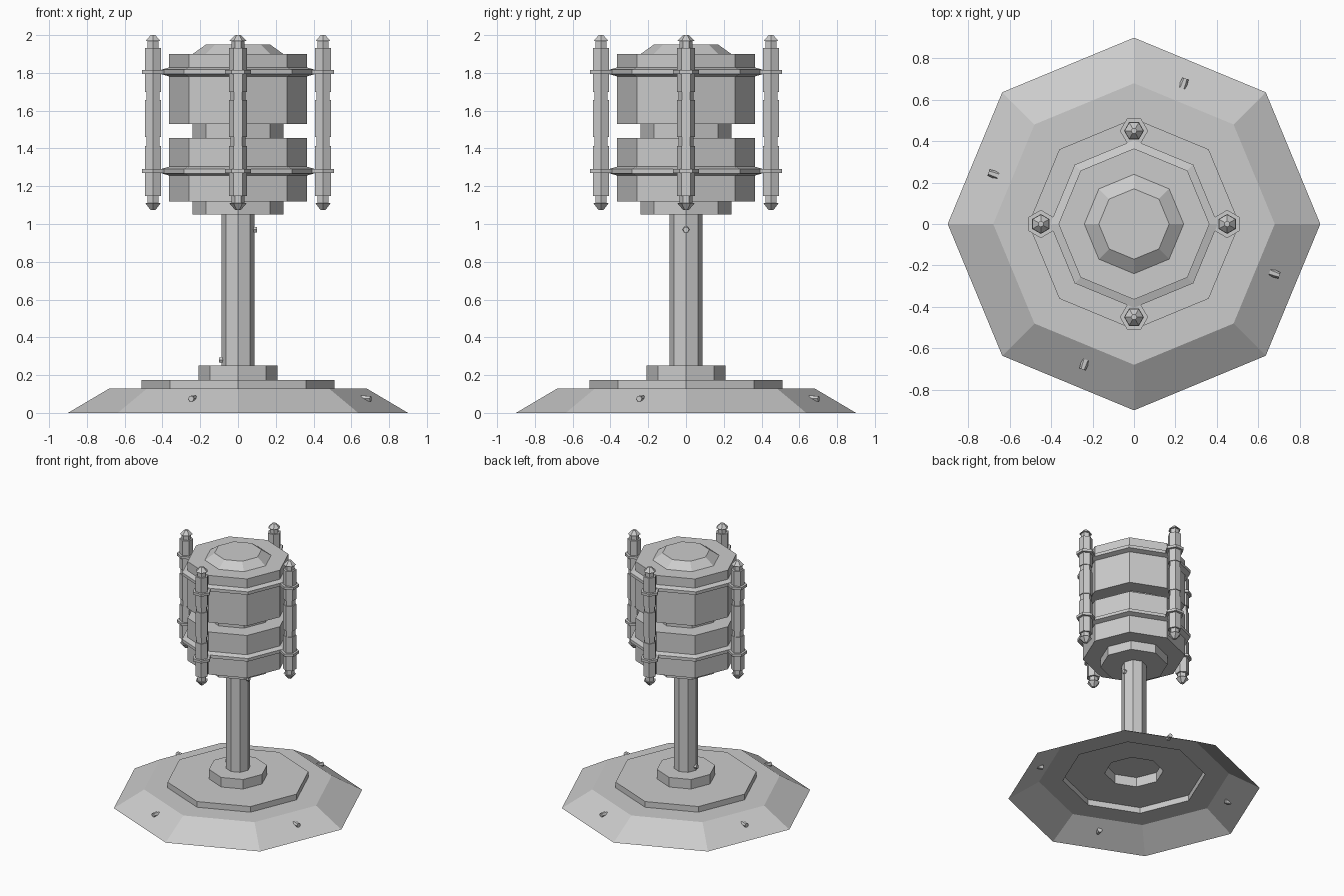
import bpy, bmesh
from math import sin, cos, pi, radians
from mathutils import Matrix, Vector

if "Cube" in bpy.data.objects:
    bpy.data.objects.remove(bpy.data.objects["Cube"])


def lathe(name, profile, sides=8, turn=0.0, at=(0, 0), bottom=True, top=True):
    """Faceted solid of revolution from (radius, z) points, listed bottom to top."""
    bm = bmesh.new()
    rings = [[bm.verts.new((at[0] + r * cos(turn + 2 * pi * i / sides),
                            at[1] + r * sin(turn + 2 * pi * i / sides), z))
              for i in range(sides)] for r, z in profile]
    for low, high in zip(rings, rings[1:]):
        for i in range(sides):
            j = (i + 1) % sides
            bm.faces.new((low[i], low[j], high[j], high[i]))
    if bottom:
        bm.faces.new(rings[0][::-1])
    if top:
        bm.faces.new(rings[-1])
    return finish(name, bm)


def finish(name, bm):
    mesh = bpy.data.meshes.new(name)
    bm.to_mesh(mesh)
    bm.free()
    obj = bpy.data.objects.new(name, mesh)
    bpy.context.collection.objects.link(obj)
    return obj


def stud(name, centre, angle, radius, length):
    """Small hexagonal bolt lying along a horizontal radial direction."""
    bm = bmesh.new()
    place = (Matrix.Translation(Vector(centre)) @ Matrix.Rotation(angle, 4, 'Z')
             @ Matrix.Rotation(pi / 2, 4, 'Y'))
    bmesh.ops.create_cone(bm, cap_ends=True, segments=6, radius1=radius,
                          radius2=radius * 0.8, depth=length, matrix=place)
    return finish(name, bm)


# Stepped base shell, open underneath
lathe("base", [(0.90, 0), (0.68, 0.13), (0.51, 0.13), (0.51, 0.175),
               (0.21, 0.175), (0.21, 0.25)], bottom=False)

# Post
lathe("post", [(0.088, 0.25), (0.088, 1.05)])

# Head: lower drum, waist, upper drum and bevelled cap
lathe("head", [(0.24, 1.05), (0.24, 1.12), (0.365, 1.12), (0.365, 1.455),
               (0.24, 1.455), (0.24, 1.53), (0.365, 1.53), (0.365, 1.90),
               (0.24, 1.90), (0.17, 1.95)])

# Bevelled bands round the two drums
bands = {"lower": 1.28, "upper": 1.805}
for label, z in bands.items():
    lathe(label + "_band", [(0.36, z - 0.025), (0.405, z - 0.012),
                            (0.405, z + 0.012), (0.36, z + 0.025)],
          bottom=False, top=False)

# Four hexagonal rods with pointed ends, each held by two collars
R, N = 0.048, 0.041
rod = [(0.014, 1.073), (0.046, 1.11), (0.034, 1.11), (0.034, 1.148),
       (R, 1.148), (R, 1.413), (N, 1.413), (N, 1.46), (R, 1.46), (R, 1.656),
       (N, 1.656), (N, 1.698), (R, 1.698), (R, 1.931), (0.034, 1.931),
       (0.034, 1.968), (0.046, 1.968), (0.014, 2.0)]
for k, side in enumerate(("right", "back", "left", "front")):
    a = k * pi / 2
    at = (0.45 * cos(a), 0.45 * sin(a))
    lathe(side + "_rod", rod, 6, a + pi / 2, at)
    for label, z in bands.items():
        lathe(f"{side}_{label}_collar", [(0.068, z - 0.01), (0.068, z + 0.01)],
              6, a + pi / 2, at)

# Studs on the base slope
for k in range(4):
    a = radians(70.5) + k * pi / 2
    stud(f"base_stud_{k + 1}", (0.72 * cos(a), 0.72 * sin(a), 0.075), a, 0.02, 0.05)

# Studs on the post
stud("post_stud_upper", (0.085, 0, 0.97), 0, 0.02, 0.03)
stud("post_stud_lower", (-0.085, 0, 0.28), pi, 0.02, 0.03)
